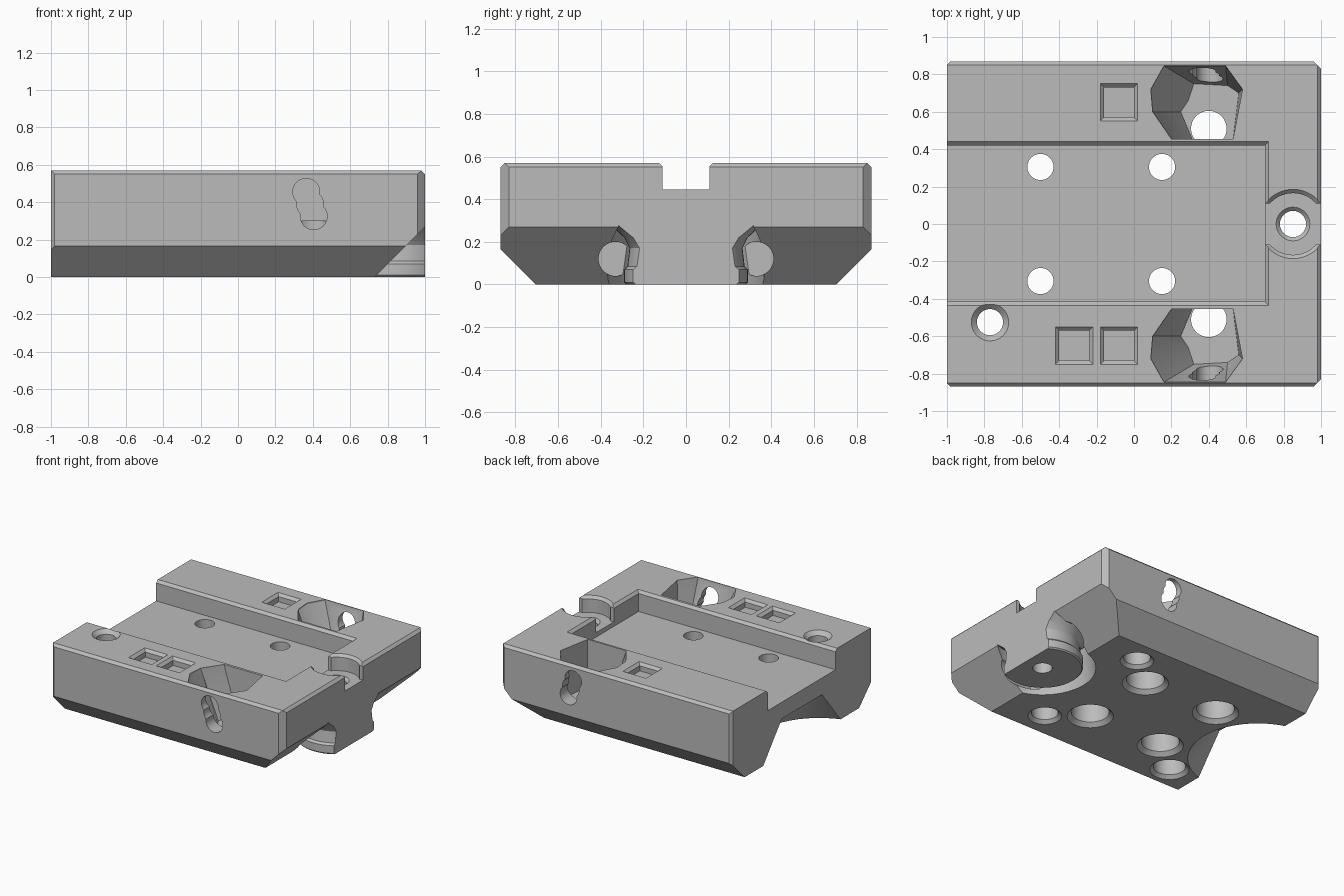
import bpy, bmesh, math
from mathutils import Matrix, Vector

cube = bpy.data.objects.get("Cube")
if cube:
    bpy.data.objects.remove(cube, do_unlink=True)

grey = bpy.data.materials.new("plain_grey")
grey.use_nodes = True
colour = (0.5, 0.5, 0.5, 1)
grey.diffuse_color = colour
grey.node_tree.nodes["Principled BSDF"].inputs["Base Color"].default_value = colour


def to_object(name, bm):
    bmesh.ops.recalc_face_normals(bm, faces=bm.faces)
    mesh = bpy.data.meshes.new(name)
    bm.to_mesh(mesh)
    bm.free()
    mesh.materials.append(grey)
    obj = bpy.data.objects.new(name, mesh)
    bpy.context.collection.objects.link(obj)
    return obj


def circle(x, y, r, n=48):
    return [(x + r * math.cos(2 * math.pi * i / n), y + r * math.sin(2 * math.pi * i / n)) for i in range(n)]


def rect(x0, x1, y0, y1, grow=0):
    x0, x1, y0, y1 = x0 - grow, x1 + grow, y0 - grow, y1 + grow
    return [(x0, y0), (x1, y0), (x1, y1), (x0, y1)]


def loft(sections, matrix=None):
    """Closed solid through a stack of (height, outline) sections."""
    bm = bmesh.new()
    rings = [[bm.verts.new((x, y, z)) for x, y in pts] for z, pts in sections]
    bm.faces.new(rings[0])
    bm.faces.new(rings[-1])
    for low, high in zip(rings, rings[1:]):
        for i in range(len(low)):
            j = (i + 1) % len(low)
            bm.faces.new((low[i], low[j], high[j], high[i]))
    if matrix:
        bm.transform(matrix)
    return bm


def turned(x, y, profile):
    return loft([(z, circle(x, y, r)) for r, z in profile])


def slice_off(bm, point, normal):
    res = bmesh.ops.bisect_plane(bm, geom=bm.verts[:] + bm.edges[:] + bm.faces[:], dist=1e-5,
                                 plane_co=point, plane_no=normal, clear_outer=True)
    edges = [e for e in res["geom_cut"] if isinstance(e, bmesh.types.BMEdge)]
    if edges:
        bmesh.ops.holes_fill(bm, edges=edges, sides=0)


def combine(target, bm, operation="DIFFERENCE"):
    tool = to_object("cutter", bm)
    tool.hide_render = True
    mod = target.modifiers.new("shape", "BOOLEAN")
    mod.operation, mod.solver, mod.object = operation, "EXACT", tool
    bpy.context.view_layer.objects.active = target
    bpy.ops.object.modifier_apply(modifier=mod.name)
    bpy.data.objects.remove(tool, do_unlink=True)


# Block with all outer bevels
W, H = 0.87, 0.57
bm = loft([(0, rect(-1, 1, -W, W)), (H, rect(-1, 1, -W, W))])
slice_off(bm, Vector((1, 0, 0.27)), Vector((1, 0, -1)))
slice_off(bm, Vector((1, 0, H - 0.02)), Vector((1, 0, 1)))
for s in (-1, 1):
    slice_off(bm, Vector((0, s * W, 0.165)), Vector((0, s, -1)))
    slice_off(bm, Vector((0, s * W, H - 0.02)), Vector((0, s, 1)))
    slice_off(bm, Vector((1, s * (W - 0.04), 0)), Vector((1, s, 0)))
    slice_off(bm, Vector((-1, s * (W - 0.02), 0)), Vector((-1, s, 0)))
body = to_object("mounting_block", bm)

# Ring clearance and side bores around the coupling boss
combine(body, turned(0.85, 0, [(0.385, -0.05), (0.38, 0), (0.35, 0.28)]))
lengthwise = Matrix.Rotation(math.pi / 2, 4, "Y")
for s in (-1, 1):
    combine(body, loft([(0.62, circle(-0.12, s * 0.33, 0.08)), (1.1, circle(-0.12, s * 0.33, 0.08))], lengthwise))

# Coupling boss, flat at the end of the block
neck = turned(0.85, 0, [(0.28, 0), (0.29, 0.01), (0.29, 0.07), (0.275, 0.085), (0.265, 0.17),
                        (0.29, 0.22), (0.36, 0.285), (0.36, 0.36)])
slice_off(neck, Vector((1, 0, 0)), Vector((1, 0, 0)))
combine(body, neck, "UNION")

# Matching socket under the other end
combine(body, turned(-1.15, 0, [(0.53, -0.04), (0.5, 0), (0.4, 0.13), (0.31, 0.25), (0.29, 0.28)]))

# Wide recess and the end slot with its round seat
combine(body, loft([(z, rect(-1.3, 0.70, -0.415, 0.42, g))
                    for z, g in ((0.41, 0), (H - 0.02, 0), (H + 0.03, 0.05))]))
combine(body, loft([(z, rect(0.6, 1.2, -0.11, 0.11, g))
                    for z, g in ((0.445, 0), (H - 0.015, 0), (H + 0.03, 0.045))]))
combine(body, turned(0.85, 0, [(0.165, 0.445), (0.165, H - 0.02), (0.215, H + 0.03)]))
combine(body, turned(0.85, 0, [(0.07, -0.1), (0.07, 0.425), (0.11, 0.465)]))

# Square pockets
for x, y in ((-0.08, 0.65), (-0.08, -0.65), (-0.32, -0.65)):
    combine(body, loft([(z, rect(x - 0.08, x + 0.08, y - 0.08, y + 0.08, g))
                        for z, g in ((H - 0.06, 0), (H - 0.02, 0), (H + 0.02, 0.04))]))

# Tapered nut pockets, stepped side slots and drain holes, mirrored
mouth = [(0.09, 0.72), (0.10, 0.6), (0.2, 0.455), (0.53, 0.455), (0.58, 0.72), (0.49, 0.845), (0.16, 0.845)]
floor = [(0.29, 0.66), (0.25, 0.6), (0.31, 0.455), (0.53, 0.455), (0.56, 0.7), (0.5, 0.74), (0.32, 0.75)]
sideways = Matrix.Rotation(math.pi / 2, 4, "X")
for s in (-1, 1):
    flip = Matrix.Diagonal((1, s, 1, 1))
    combine(body, loft([(0.2, floor), (H - 0.01, mouth), (H + 0.05, mouth)], flip))
    for x, z in ((0.365, 0.455), (0.385, 0.39), (0.405, 0.325)):
        ring = circle(x, z, 0.072, 32)
        combine(body, loft([(-1, ring), (-0.66, ring)], flip @ sideways))
    combine(body, turned(0.4, s * 0.51, [(0.14, -0.02), (0.12, 0), (0.095, 0.025), (0.095, 0.3)]))

# Screw holes, counterbored underneath
for x in (-0.5, 0.15):
    for y in (-0.305, 0.305):
        combine(body, turned(x, y, [(0.185, -0.02), (0.165, 0), (0.135, 0.03), (0.135, 0.2),
                                    (0.07, 0.2001), (0.07, 0.6)]))
combine(body, turned(-0.77, -0.525, [(0.16, -0.02), (0.14, 0), (0.115, 0.025), (0.115, 0.2),
                                     (0.07, 0.2001), (0.07, H - 0.03), (0.12, H + 0.02)]))

# Smooth round walls, keep edges sharp
bpy.ops.object.select_all(action="DESELECT")
body.select_set(True)
bpy.context.view_layer.objects.active = body
bpy.ops.object.shade_smooth_by_angle(angle=math.radians(25))
